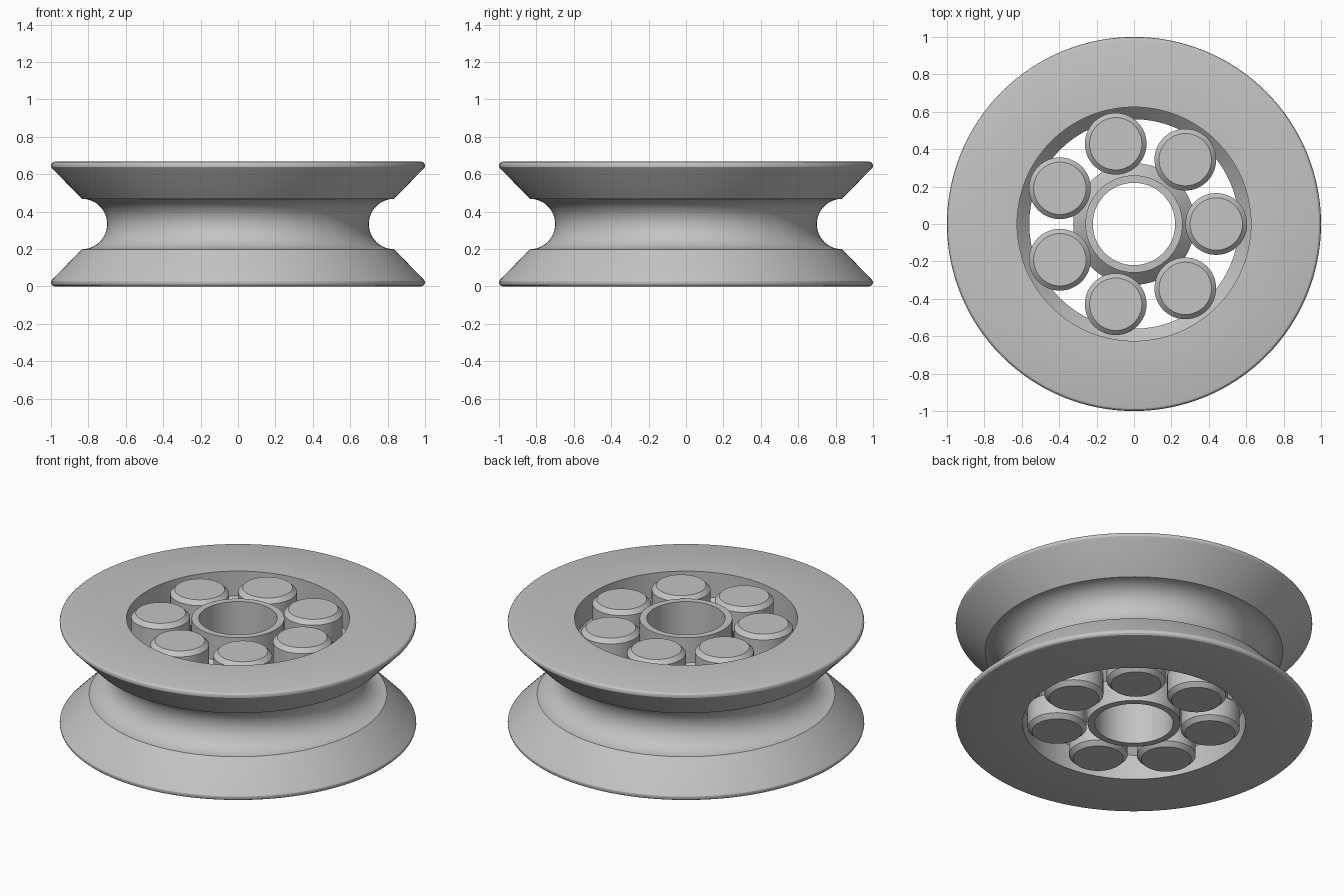
import bpy
import math

MID = 1 / 3          # half of the total height
ROLLERS = 7
ORBIT = 0.44

old = bpy.data.objects.get("Cube")
if old:
    bpy.data.objects.remove(old, do_unlink=True)

grey = bpy.data.materials.new("plain grey")
grey.use_nodes = True
colour = (0.55, 0.55, 0.55, 1)
grey.diffuse_color = colour
grey.node_tree.nodes["Principled BSDF"].inputs["Base Color"].default_value = colour


def mirrored(lower):
    """Complete a lower half profile by reflecting it about mid height."""
    return lower + [(r, 2 * MID - z) for r, z in reversed(lower)]


def lathe(name, profile, segments, location=(0, 0, 0)):
    """Revolve a closed counter-clockwise (radius, height) loop about z."""
    n = len(profile)
    verts, faces = [], []
    for s in range(segments):
        a = math.tau * s / segments
        verts += [(r * math.cos(a), r * math.sin(a), z) for r, z in profile]
        t = (s + 1) % segments
        for i in range(n):
            j = (i + 1) % n
            if profile[i][0] or profile[j][0]:
                faces.append((s * n + i, t * n + i, t * n + j, s * n + j))
    mesh = bpy.data.meshes.new(name)
    mesh.from_pydata(verts, [], faces)
    mesh.materials.append(grey)
    obj = bpy.data.objects.new(name, mesh)
    obj.location = location
    bpy.context.collection.objects.link(obj)
    bpy.ops.object.select_all(action='DESELECT')
    obj.select_set(True)
    bpy.context.view_layer.objects.active = obj
    # Weld the pole points of solid parts
    bpy.ops.object.mode_set(mode='EDIT')
    bpy.ops.mesh.select_all(action='SELECT')
    bpy.ops.mesh.remove_doubles(threshold=0.0001)
    bpy.ops.mesh.dissolve_degenerate(threshold=0.0001)
    bpy.ops.mesh.normals_make_consistent(inside=False)
    bpy.ops.object.mode_set(mode='OBJECT')
    bpy.ops.object.shade_smooth_by_angle(angle=math.radians(28))
    return obj


# Outer wheel: rounded rims, sloping flanks, round rope groove, ridged bore
rim = [(0.625, 0), (0.98, 0), (0.99, 0.003), (0.997, 0.01), (1, 0.02),
       (0.999, 0.028), (0.994, 0.035)]
steps = 24
groove = [(0.835 - 0.135 * math.sin(math.pi * i / steps),
           MID - 0.135 * math.cos(math.pi * i / steps)) for i in range(steps + 1)]
upper_rim = [(r, 2 * MID - z) for r, z in reversed(rim)]
bore = [(0.625, 2 * MID - 0.155), (0.56, 2 * MID - 0.22), (0.56, 0.22), (0.625, 0.155)]
lathe("grooved_wheel", rim + groove + upper_rim + bore, 128)

# Inner hub: tube with a raised middle ridge
lathe("hub", mirrored([(0.22, 0), (0.26, 0), (0.26, 0.155), (0.325, 0.22)]), 96)

# Rollers: chamfered ends and a waist that follows the ridges
roller = mirrored([(0, 0), (0.14, 0), (0.165, 0.025), (0.165, 0.15), (0.1, 0.215)])
for k in range(ROLLERS):
    a = math.tau * k / ROLLERS
    lathe(f"roller_{k + 1}", roller, 64, (ORBIT * math.cos(a), ORBIT * math.sin(a), 0))
